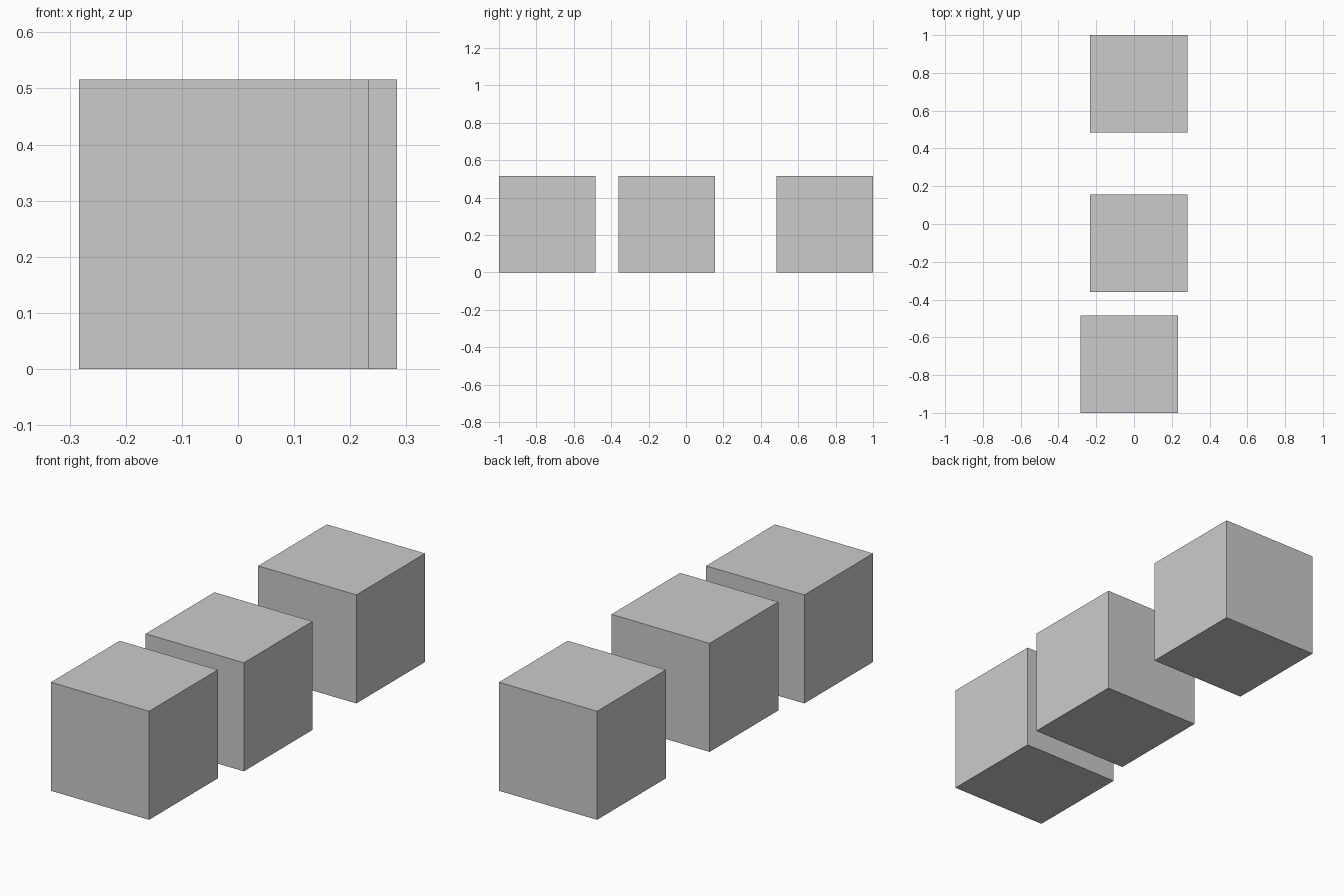
import bpy

if "Cube" in bpy.data.objects:
    bpy.data.objects.remove(bpy.data.objects["Cube"])

SIZE = 0.516


def add_cube(name, x, y):
    bpy.ops.mesh.primitive_cube_add(size=SIZE, location=(x, y, SIZE / 2))
    bpy.context.object.name = name


# Row of three equal cubes; the front one is shifted to the left
add_cube("front_cube", -0.0255, -1 + SIZE / 2)
add_cube("middle_cube", 0.0255, -0.103)
add_cube("back_cube", 0.0255, 1 - SIZE / 2)
